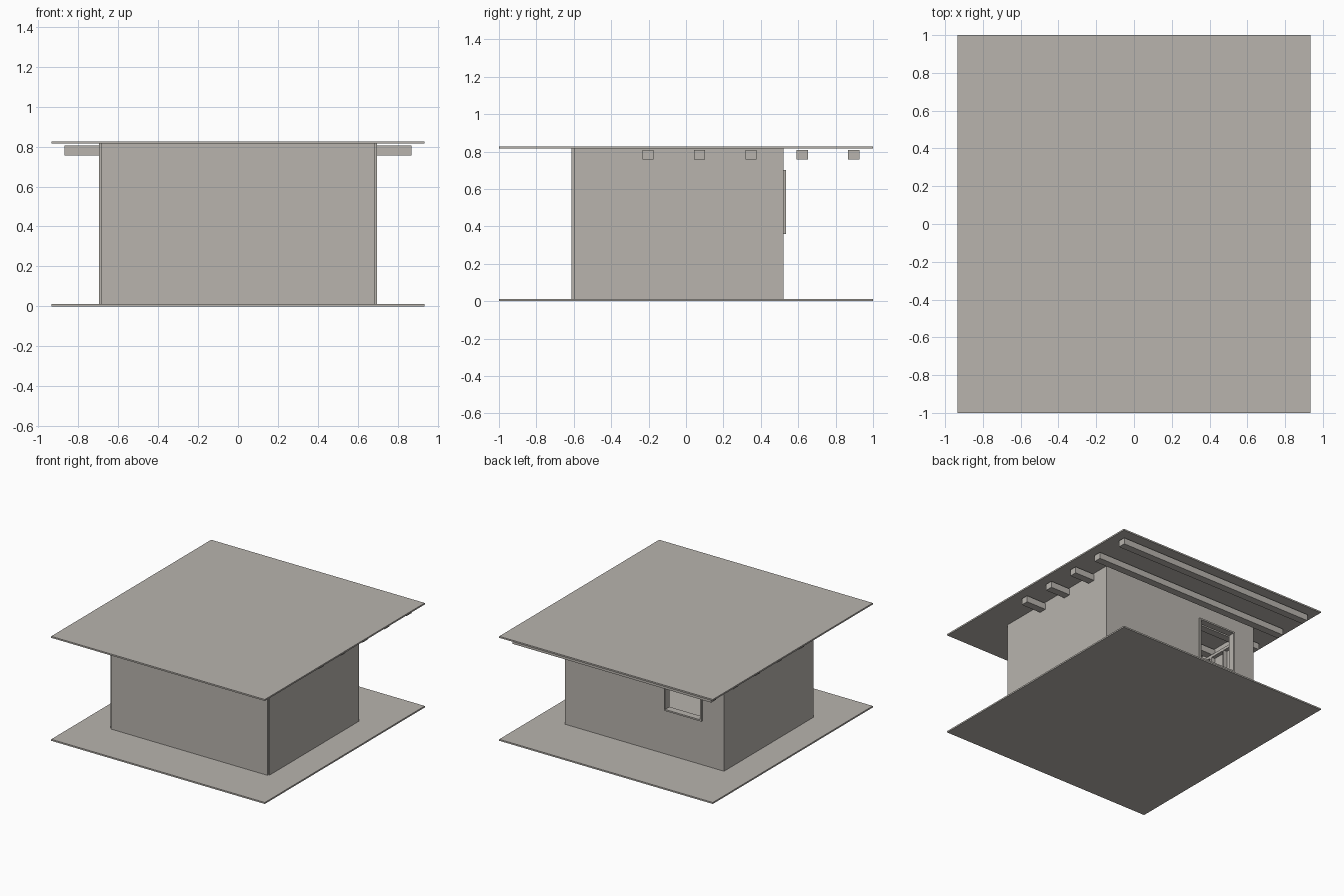
import bpy
import bmesh
from mathutils import Vector

cube = bpy.data.objects.get("Cube")
if cube:
    bpy.data.objects.remove(cube, do_unlink=True)

# Single warm grey for the whole building
grey = bpy.data.materials.new("warm_grey")
grey.use_nodes = True
colour = (0.48, 0.456, 0.423, 1)
grey.diffuse_color = colour
grey.node_tree.nodes["Principled BSDF"].inputs["Base Color"].default_value = colour


def boxes(name, spans):
    """One object made of boxes, each given as (x0, x1), (y0, y1), (z0, z1)."""
    bm = bmesh.new()
    for span in spans:
        low = Vector([min(s) for s in span])
        high = Vector([max(s) for s in span])
        made = bmesh.ops.create_cube(bm, size=1)
        for v in made["verts"]:
            v.co = (low + high) / 2 + v.co * (high - low)
    mesh = bpy.data.meshes.new(name)
    bm.to_mesh(mesh)
    bm.free()
    mesh.materials.append(grey)
    obj = bpy.data.objects.new(name, mesh)
    bpy.context.collection.objects.link(obj)
    return obj


def ring(x, z, y, inner_x, inner_z):
    """Four boxes around a rectangular opening."""
    return [((x[0], inner_x[0]), y, z), ((inner_x[1], x[1]), y, z),
            (inner_x, y, (z[0], inner_z[0])), (inner_x, y, (inner_z[1], z[1]))]


SLAB_X, SLAB_Y = 0.935, 1.0
FLOOR, CEILING, TOP = 0.012, 0.815, 0.827
WALL_X, SKIN = 0.685, 0.012
FRONT, BACK = -0.612, 0.52
HEIGHT = (FLOOR, CEILING)
WIN_X, WIN_Z = (-0.51, -0.18), (0.36, 0.70)

# Floor and roof slabs
for name, z in (("floor_slab", (0, FLOOR)), ("roof_slab", (CEILING, TOP))):
    boxes(name, [((-SLAB_X, SLAB_X), (-SLAB_Y, SLAB_Y), z)])

# Wall sheets, with the back one open for the window
front_inner, back_inner = FRONT + SKIN, BACK - SKIN
boxes("front_wall", [((-WALL_X, WALL_X), (FRONT, front_inner), HEIGHT)])
boxes("back_wall", ring((-WALL_X, WALL_X), HEIGHT, (back_inner, BACK), WIN_X, WIN_Z))
for name, s in (("left_wall", 1), ("right_wall", -1)):
    boxes(name, [((s * WALL_X, s * (WALL_X + SKIN)), (front_inner, BACK), HEIGHT)])

# Window frame projecting from the back wall
t = 0.012
boxes("window_frame", ring(WIN_X, WIN_Z, (BACK - 0.04, BACK + 0.015),
                           (WIN_X[0] + t, WIN_X[1] - t), (WIN_Z[0] + t, WIN_Z[1] - t)))

# Roof beams running across and out past the side walls
for i in range(5):
    y = -0.203 + i * 0.275
    boxes(f"roof_beam_{i + 1}", [((-0.87, 0.87), (y - 0.03, y + 0.03), (0.757, 0.807))])

# Interior side wall framing: studs under a top plate
DEPTH, PLATE, STUD = 0.03, (0.735, 0.757), 0.016
for name, s in (("left_framing", 1), ("right_framing", -1)):
    x = (s * (WALL_X - DEPTH), s * WALL_X)
    parts = [(x, (front_inner, back_inner), PLATE)]
    for i in range(9):
        y = front_inner + i * (back_inner - front_inner - STUD) / 8
        parts.append((x, (y, y + STUD), (FLOOR, PLATE[0])))
    boxes(name, parts)
